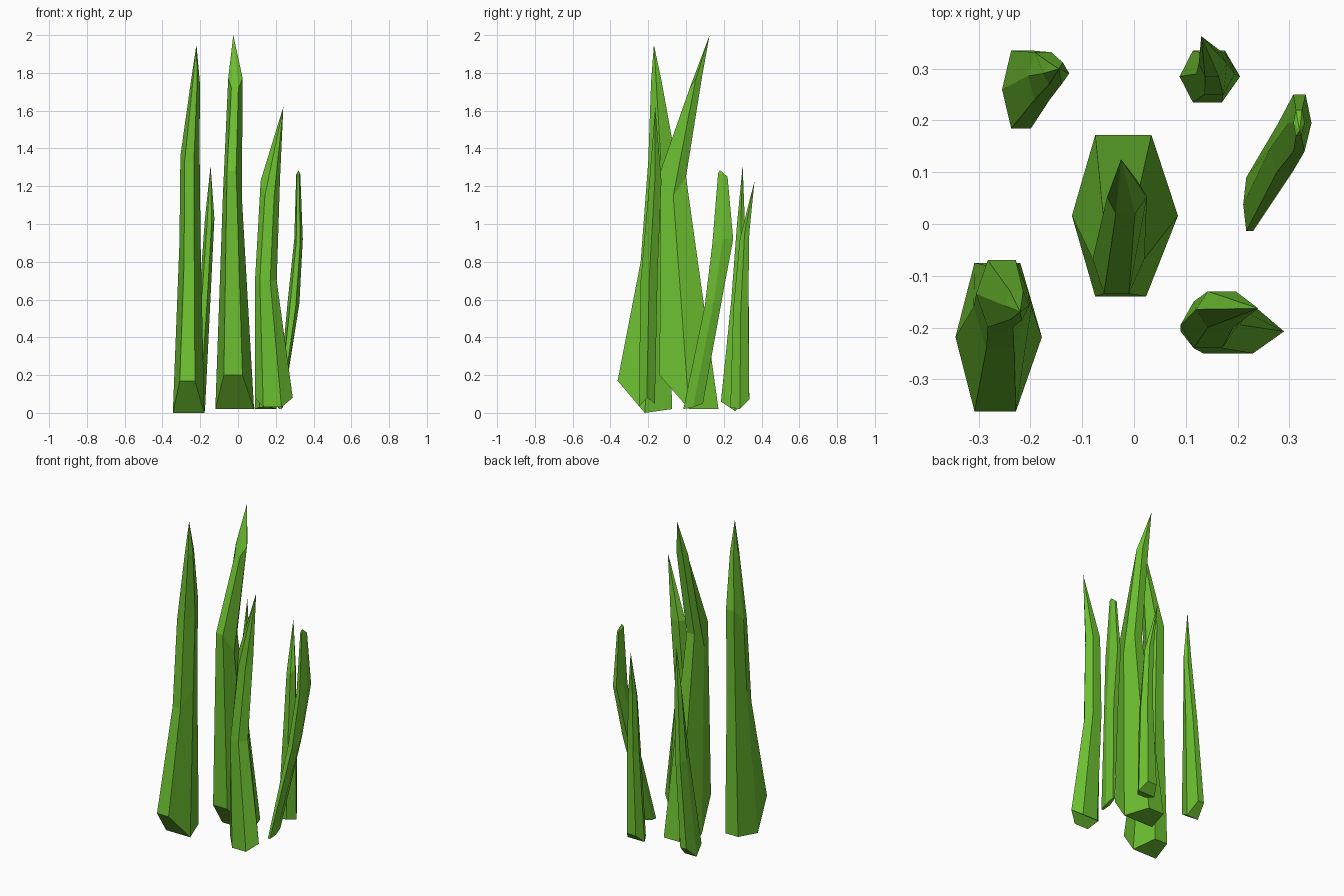
import bpy, bmesh

green = bpy.data.materials.new("grass_green")
green.diffuse_color = (0.15, 0.52, 0.03, 1)

# Six-sided blade section inside a unit box: left, front pair, right, back pair
HEX = [(0, .5), (.22, 0), (.7, 0), (1, .5), (.75, 1), (.22, 1)]


def blade(name, rings, tip):
    """Loft six-sided rings (x0, x1, y0, y1, z front, z middle, z back) up to a tip."""
    bm = bmesh.new()
    loops = []
    for x0, x1, y0, y1, zf, zm, zb in rings:
        loops.append([bm.verts.new((x0 + u * (x1 - x0), y0 + v * (y1 - y0),
                                    {0: zf, .5: zm, 1: zb}[v])) for u, v in HEX])
    # chipped underside in two facets
    b = loops[0]
    bm.faces.new((b[3], b[2], b[1], b[0]))
    bm.faces.new((b[5], b[4], b[3], b[0]))
    # sides
    for lo, hi in zip(loops, loops[1:]):
        for i in range(6):
            j = (i + 1) % 6
            bm.faces.new((lo[i], lo[j], hi[j], hi[i]))
    # pointed end
    apex = bm.verts.new(tip)
    for i in range(6):
        bm.faces.new((loops[-1][i], loops[-1][(i + 1) % 6], apex))
    bmesh.ops.recalc_face_normals(bm, faces=bm.faces)
    mesh = bpy.data.meshes.new(name)
    bm.to_mesh(mesh)
    bm.free()
    mesh.materials.append(green)
    bpy.context.collection.objects.link(bpy.data.objects.new(name, mesh))


# Tall centre blade, bending backwards at the top
blade("centre_blade", [
    (-.12, .085, -.14, .172, .2, .02, .02),
    (-.08, .02, -.135, 0, 1.28, 1.15, 1.25),
    (-.052, .025, .02, .085, 1.72, 1.77, 1.78)], (-.025, .125, 2))

# Tall left blade with a heavy foot
blade("left_blade", [
    (-.345, -.178, -.362, -.075, .17, 0, .02),
    (-.31, -.198, -.24, -.08, .8, .9, .9),
    (-.305, -.203, -.2, -.07, 1.33, 1.36, 1.43),
    (-.25, -.202, -.185, -.13, 1.75, 1.75, 1.76)], (-.22, -.17, 1.95))

# Front right blade
blade("front_right_blade", [
    (.09, .29, -.25, -.165, .03, .08, .05),
    (.09, .205, -.24, -.15, .7, .7, .75),
    (.12, .222, -.2, -.13, 1.15, 1.23, 1.23)], (.24, -.163, 1.62))

# Small back left blade
blade("back_left_blade", [
    (-.255, -.175, .185, .335, .06, .01, .08),
    (-.205, -.145, .24, .332, .6, .62, .6),
    (-.175, -.125, .27, .312, 1, 1.03, 1)], (-.145, .3, 1.31))

# Small back right blade
blade("back_right_blade", [
    (.088, .205, .235, .335, .03, .02, .07),
    (.12, .195, .25, .33, .55, .55, .6),
    (.125, .18, .285, .335, .92, .95, .95)], (.13, .363, 1.23))

# Leaning right blade
blade("right_blade", [
    (.211, .238, -.014, .09, .02, .03, .05),
    (.262, .325, .1, .19, .57, .58, .6),
    (.298, .343, .14, .25, .9, .92, .92),
    (.308, .33, .17, .22, 1.27, 1.26, 1.25)], (.32, .18, 1.285))
